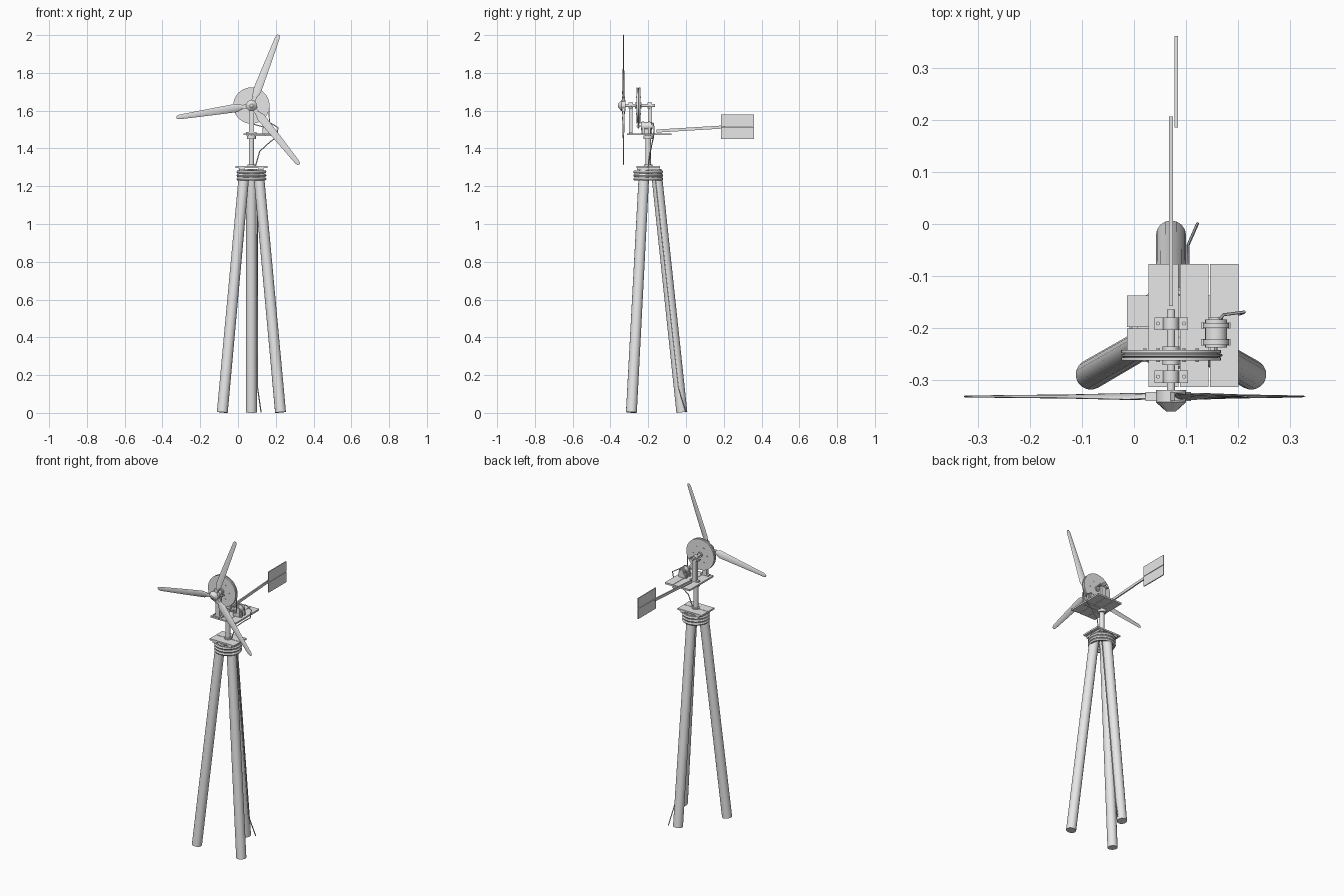
import bpy, bmesh, math
from mathutils import Vector, Matrix

if "Cube" in bpy.data.objects:
    bpy.data.objects.remove(bpy.data.objects["Cube"])

grey = bpy.data.materials.new("weathered grey")
grey.diffuse_color = (0.8, 0.8, 0.8, 1)
grey.use_nodes = True
grey.node_tree.nodes["Principled BSDF"].inputs["Base Color"].default_value = grey.diffuse_color
CX, CY = 0.071, -0.2        # tower axis
HZ = 1.627                  # rotor shaft height


def finish(name, bm, smooth=True):
    bmesh.ops.recalc_face_normals(bm, faces=bm.faces)
    me = bpy.data.meshes.new(name)
    bm.to_mesh(me)
    bm.free()
    me.materials.append(grey)
    if smooth:
        me.shade_smooth()
        me.set_sharp_from_angle(angle=math.radians(35))
    ob = bpy.data.objects.new(name, me)
    bpy.context.collection.objects.link(ob)
    return ob


def box(name, lo, hi):
    lo, hi = Vector(lo), Vector(hi)
    bm = bmesh.new()
    bmesh.ops.create_cube(bm, size=1, matrix=Matrix.Translation((lo + hi) / 2)
                          @ Matrix.Diagonal((*(hi - lo), 1)))
    return finish(name, bm, False)


def rod(name, a, b, r, r2=None, sides=16):
    a, b = Vector(a), Vector(b)
    d = b - a
    m = Matrix.Translation((a + b) / 2) @ d.to_track_quat('Z', 'Y').to_matrix().to_4x4()
    bm = bmesh.new()
    bmesh.ops.create_cone(bm, cap_ends=True, segments=sides, radius1=r,
                          radius2=r if r2 is None else r2, depth=d.length, matrix=m)
    return finish(name, bm)


def wire(name, pts, r, closed=False):
    cu = bpy.data.curves.new(name, 'CURVE')
    cu.dimensions = '3D'
    cu.bevel_depth, cu.bevel_resolution = r, 1
    cu.use_fill_caps = True
    sp = cu.splines.new('POLY')
    sp.points.add(len(pts) - 1)
    for p, co in zip(sp.points, pts):
        p.co = (*co, 1)
    sp.use_cyclic_u = closed
    tmp = bpy.data.objects.new(name + " path", cu)
    bpy.context.collection.objects.link(tmp)
    bpy.context.view_layer.update()
    me = bpy.data.meshes.new_from_object(tmp.evaluated_get(bpy.context.evaluated_depsgraph_get()))
    bpy.data.objects.remove(tmp)
    bm = bmesh.new()
    bm.from_mesh(me)
    return finish(name, bm)


# Tripod legs
for i, deg in enumerate((90, 210, 330)):
    c, s = math.cos(math.radians(deg)), math.sin(math.radians(deg))
    rod(f"leg_{i}", (CX + 0.178 * c, CY + 0.178 * s, 0.003),
        (CX + 0.042 * c, CY + 0.042 * s, 1.288), 0.029, 0.028)

# Rope rings binding the legs
for i in range(3):
    z = 1.238 + 0.019 * i
    wire(f"binding_ring_{i}", [(CX + 0.07 * math.cos(t * math.pi / 16),
         CY + 0.07 * math.sin(t * math.pi / 16), z) for t in range(32)], 0.0095, True)

# Lower deck: cross battens and two planks
for i, x in enumerate((0.006, 0.108)):
    box(f"deck_batten_{i}", (x, -0.26, 1.286), (x + 0.028, -0.14, 1.297))
box("deck_plank_back", (-0.013, -0.198, 1.297), (0.155, -0.137, 1.307))
box("deck_plank_front", (-0.013, -0.263, 1.297), (0.155, -0.201, 1.307))

# Swivel post and collars
rod("post", (CX, CY, 1.3), (CX, CY, 1.47), 0.014)
rod("post_collar", (CX, CY, 1.45), (CX, CY, 1.468), 0.024)
rod("post_base", (CX, CY, 1.307), (CX, CY, 1.314), 0.022)

# Upper platform planks
for i, (a, b) in enumerate(((0.028, 0.085), (0.088, 0.143), (0.146, 0.201))):
    box(f"platform_plank_{i}", (a, -0.313, 1.470), (b, -0.077, 1.480))
box("platform_batten", (0.045, -0.215, 1.465), (0.19, -0.185, 1.4705))

# Shaft with two bearing stands
rod("shaft", (CX, -0.164, HZ), (CX, -0.337, HZ), 0.008)
for tag, y in (("back", -0.191), ("front", -0.293)):
    box(f"stand_{tag}", (CX - 0.014, y - 0.010, 1.48), (CX + 0.014, y + 0.010, HZ - 0.012))
    box(f"bearing_plate_{tag}", (0.039, y - 0.012, HZ - 0.012), (0.104, y + 0.012, HZ - 0.006))
    rod(f"bearing_{tag}", (CX, y - 0.012, HZ), (CX, y + 0.012, HZ), 0.015)
    for k in (-1, 1):
        x = CX + k * 0.025
        rod(f"bearing_bolt_{tag}_{k}", (x, y, HZ - 0.016), (x, y, HZ - 0.002), 0.004, sides=6)
        box(f"stand_foot_{tag}_{k}", (CX + k * 0.021 - 0.007, y - 0.01, 1.48),
            (CX + k * 0.021 + 0.007, y + 0.01, 1.488))

# Large grooved pulley
for tag, y0, y1, r in (("front", -0.262, -0.256, 0.096), ("core", -0.256, -0.248, 0.090),
                       ("back", -0.248, -0.242, 0.096)):
    rod(f"pulley_{tag}", (CX, y0, HZ), (CX, y1, HZ), r, sides=40)
rod("pulley_hub", (CX, -0.271, HZ), (CX, -0.235, HZ), 0.016)
for i in range(6):
    t = i * math.pi / 3
    x, z = CX + 0.05 * math.cos(t), HZ + 0.05 * math.sin(t)
    rod(f"pulley_bolt_{i}", (x, -0.265, z), (x, -0.239, z), 0.004, sides=6)

# Generator, its clamps and small pulley
MX, MZ = 0.157, 1.518
rod("generator", (MX, -0.237, MZ), (MX, -0.183, MZ), 0.021)
rod("generator_cap", (MX, -0.183, MZ), (MX, -0.178, MZ), 0.014)
rod("generator_axle", (MX, -0.262, MZ), (MX, -0.237, MZ), 0.003, sides=8)
rod("generator_pulley", (MX, -0.259, MZ), (MX, -0.245, MZ), 0.008)
box("generator_cradle", (MX - 0.02, -0.236, 1.48), (MX + 0.02, -0.185, 1.502))
for i, y in enumerate((-0.227, -0.195)):
    rod(f"generator_clamp_{i}", (MX, y - 0.005, MZ), (MX, y + 0.005, MZ), 0.025)
    for k in (-1, 1):
        x = MX + k * 0.023
        box(f"clamp_foot_{i}_{k}", (x - 0.005, y - 0.006, 1.48), (x + 0.005, y + 0.006, 1.508))

# Drive belt: outer tangents around both pulleys
R, r = 0.092, 0.010
d = Vector((MX - CX, MZ - HZ))
base, off = math.atan2(d.y, d.x), math.acos((R - r) / d.length)
belt = []
for i in range(25):
    t = base + off + (2 * math.pi - 2 * off) * i / 24
    belt.append((CX + R * math.cos(t), -0.252, HZ + R * math.sin(t)))
for i in range(9):
    t = base - off + 2 * off * i / 8
    belt.append((MX + r * math.cos(t), -0.252, MZ + r * math.sin(t)))
wire("drive_belt", belt, 0.003, True)

# Rotor hub and nose cone
RY = -0.331
rod("hub", (CX, RY + 0.012, HZ), (CX, RY - 0.011, HZ), 0.029)
rod("nose_cone", (CX, RY - 0.011, HZ), (CX, -0.360, HZ), 0.029, 0.009)


# Blades: lens sections lofted along the radius with twist
def blade(name, deg):
    stations = ((0.02, 0.020, 0.012, 20), (0.045, 0.022, 0.011, 18), (0.08, 0.046, 0.008, 14),
                (0.2, 0.038, 0.006, 8), (0.385, 0.025, 0.004, 3), (0.401, 0.014, 0.003, 3))
    rot = Matrix.Translation((CX, RY, HZ)) @ Matrix.Rotation(-math.radians(deg), 4, 'Y')
    bm = bmesh.new()
    rings = []
    for rad, w, th, tw in stations:
        tw = math.radians(tw)
        ring = []
        for k in range(8):
            a = k * math.pi / 4
            u, v = w / 2 * math.cos(a), th / 2 * math.sin(a)
            ring.append(bm.verts.new(rot @ Vector((rad, u * math.sin(tw) + v * math.cos(tw),
                                                   u * math.cos(tw) - v * math.sin(tw)))))
        rings.append(ring)
    for p, q in zip(rings, rings[1:]):
        for k in range(8):
            bm.faces.new((p[k], p[(k + 1) % 8], q[(k + 1) % 8], q[k]))
    bm.faces.new(rings[0])
    bm.faces.new(rings[-1])
    finish(name, bm)
    holder = box(name + "_holder", (0.015, -0.009, -0.011), (0.048, 0.009, 0.011))
    holder.data.transform(rot)


for i in range(3):
    blade(f"blade_{i}", 69 + 120 * i)

# Tail boom and two-plank vane
boom = box("tail_boom", (CX - 0.004, -0.157, -0.008), (CX + 0.004, 0.206, 0.008))
for v in boom.data.vertices:
    v.co.z += 1.492 + (v.co.y + 0.157) / 0.363 * 0.022
box("vane_upper", (0.078, 0.185, 1.516), (0.084, 0.361, 1.58))
box("vane_lower", (0.078, 0.185, 1.45), (0.084, 0.361, 1.513))

# Cables: generator to post, then down the back leg
wire("upper_cable", [(0.165, -0.182, 1.53), (0.172, -0.174, 1.535), (0.212, -0.169, 1.51),
                     (0.205, -0.172, 1.46), (0.17, -0.178, 1.435), (0.115, -0.188, 1.385),
                     (0.092, -0.2, 1.305)], 0.003)
wire("lower_cable", [(0.098, -0.2, 1.29), (0.102, -0.162, 1.23), (0.104, -0.04, 0.13),
                     (0.122, 0.001, 0.004)], 0.003)
